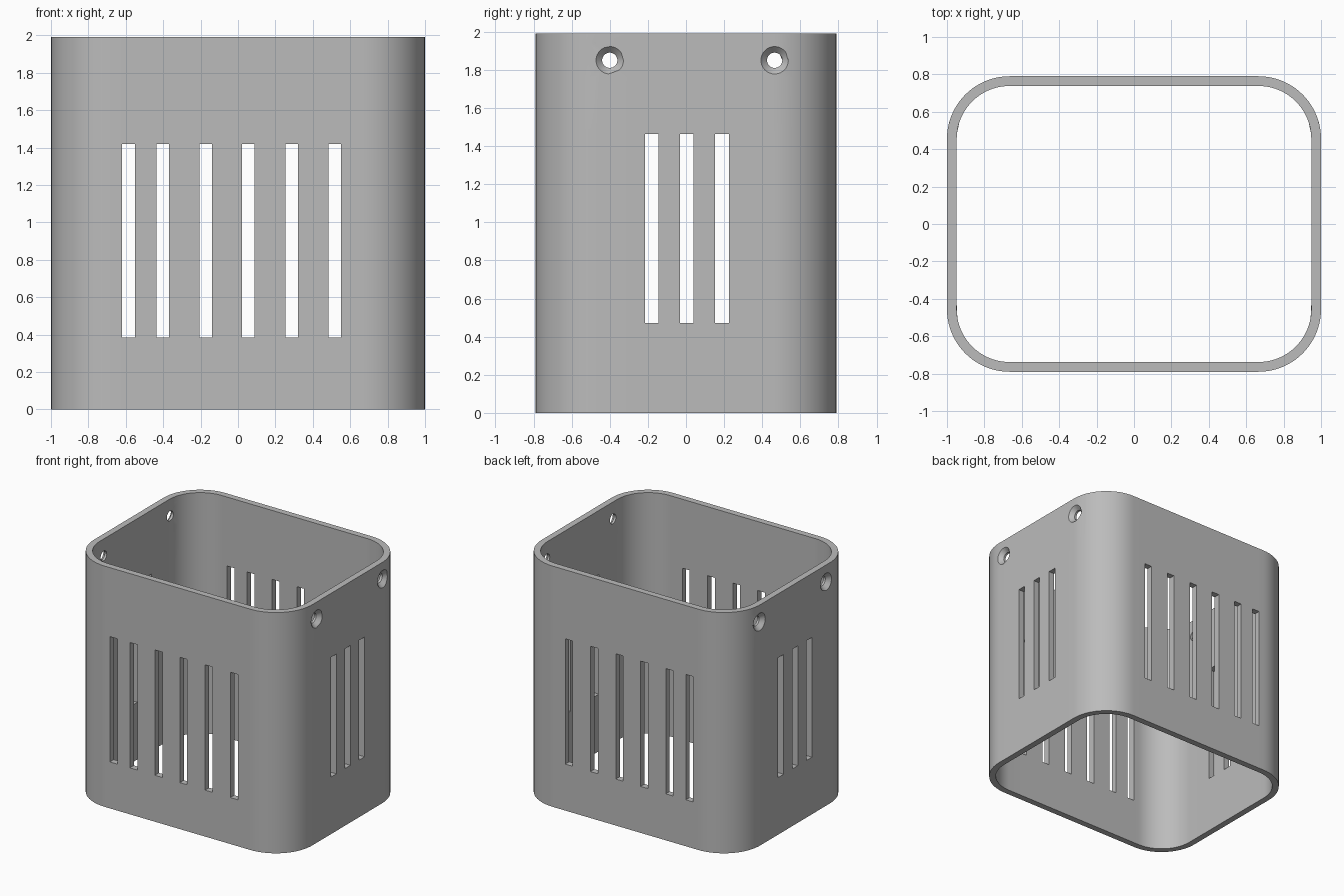
import bpy, bmesh, math

cube = bpy.data.objects.get("Cube")
if cube:
    bpy.data.objects.remove(cube, do_unlink=True)

# Overall sleeve size
HALF_X, HALF_Y, HEIGHT = 1.0, 0.79, 1.99
WALL, RADIUS, STEPS = 0.052, 0.335, 20
FLAT_X, FLAT_Y = HALF_X - RADIUS, HALF_Y - RADIUS

# Vent slots: centres, half width, bottom and top
FRONT_SLOTS, FRONT_HALF, FRONT_Z = (-0.585, -0.402, -0.173, 0.055, 0.287, 0.517), 0.034, (0.384, 1.42)
SIDE_SLOTS, SIDE_HALF, SIDE_Z = (-0.18, 0.004, 0.189), 0.036, (0.472, 1.462)

# Countersunk screw holes, each set in a patch left out of the wall grid
HOLES, HOLE_Z, PATCH = (-0.40, 0.465), 1.85, 0.1
PATCH_Z = (HOLE_Z - 0.09, HOLE_Z + 0.09)
HEAD_RADIUS, BORE_RADIUS, SINK, SIDES = 0.072, 0.04, 0.034, 32

LEVELS = sorted([0, HEIGHT, *FRONT_Z, *SIDE_Z, *PATCH_Z])


def outline(inset):
    """Rounded rectangle, with extra points on the flats at slot and patch edges."""
    front = sorted(c + s * FRONT_HALF for c in FRONT_SLOTS for s in (-1, 1))
    side = [c + s * SIDE_HALF for c in SIDE_SLOTS for s in (-1, 1)]
    side += [c + s * PATCH for c in HOLES for s in (-1, 1) if abs(c + s * PATCH) < FLAT_Y]
    side.sort()
    hx, hy = HALF_X - inset, HALF_Y - inset
    flats = [[(hx, y) for y in side], [(x, hy) for x in reversed(front)],
             [(-hx, y) for y in reversed(side)], [(x, -hy) for x in front]]
    points = []
    for quarter, (sx, sy) in enumerate([(1, 1), (-1, 1), (-1, -1), (1, -1)]):
        points += flats[quarter]
        for i in range(STEPS + 1):
            a = math.pi / 2 * (quarter + i / STEPS)
            points.append((sx * FLAT_X + (RADIUS - inset) * math.cos(a),
                           sy * FLAT_Y + (RADIUS - inset) * math.sin(a)))
    return points


outer, inner = outline(0), outline(WALL)
COLUMNS, ROWS = len(outer), len(LEVELS) - 1


def cell_kind(i, k):
    """Say whether a wall cell is solid, open, or part of a screw patch."""
    if not 0 <= k < ROWS:
        return "open"
    (x0, y0), (x1, y1) = outer[i % COLUMNS], outer[(i + 1) % COLUMNS]
    x, y, z = (x0 + x1) / 2, (y0 + y1) / 2, (LEVELS[k] + LEVELS[k + 1]) / 2
    if abs(y) > HALF_Y - 0.01 and FRONT_Z[0] < z < FRONT_Z[1]:
        if any(abs(x - c) < FRONT_HALF for c in FRONT_SLOTS):
            return "open"
    if abs(x) > HALF_X - 0.1:
        if SIDE_Z[0] < z < SIDE_Z[1] and any(abs(y - c) < SIDE_HALF for c in SIDE_SLOTS):
            return "open"
        if PATCH_Z[0] < z < PATCH_Z[1] and any(abs(y - c) < PATCH for c in HOLES):
            return "patch"
    return "solid"


# Inner and outer wall skins
bm = bmesh.new()
skins = [[[bm.verts.new((x, y, z)) for z in LEVELS] for x, y in points]
         for points in (outer, inner)]
for i in range(COLUMNS):
    j = (i + 1) % COLUMNS
    for k in range(ROWS):
        if cell_kind(i, k) == "solid":
            for s in skins:
                bm.faces.new((s[i][k], s[j][k], s[j][k + 1], s[i][k + 1]))

# Wall thickness around the slots, the top rim and the bottom rim
a, b = skins
for i in range(COLUMNS):
    j = (i + 1) % COLUMNS
    for k in range(ROWS + 1):
        if (cell_kind(i, k - 1) == "open") != (cell_kind(i, k) == "open"):
            bm.faces.new((a[i][k], a[j][k], b[j][k], b[i][k]))
        if (cell_kind(i - 1, k) == "open") != (cell_kind(i, k) == "open"):
            bm.faces.new((a[i][k], a[i][k + 1], b[i][k + 1], b[i][k]))


def surface_x(y, inset):
    """Distance of the side wall from the middle, following the rounded corner."""
    bend = max(0, abs(y) - FLAT_Y)
    return FLAT_X + math.sqrt((RADIUS - inset) ** 2 - bend ** 2)


def fill_patch(skin, ring, side, y):
    """Join the edge of a missing patch to the circle inside it."""
    def angle(v):
        return math.atan2(v.co.z - HOLE_Z, v.co.y - y)

    edge = [v for column in skin for v in column
            if v.is_boundary and side * v.co.x > 0 and abs(v.co.y - y) < 2 * PATCH]
    loops = [sorted(loop, key=angle) for loop in (edge, ring)]
    angles = [[angle(v) for v in loop] + [angle(loop[0]) + math.tau] for loop in loops]
    (p, q), (n, m), i, j = loops, map(len, loops), 0, 0
    while i < n or j < m:
        if j == m or (i < n and angles[0][i + 1] < angles[1][j + 1]):
            bm.faces.new((p[i], p[(i + 1) % n], q[j % m]))
            i += 1
        else:
            bm.faces.new((p[i % n], q[(j + 1) % m], q[j]))
            j += 1


# Screw holes: cone at the outside, straight bore to the inside
for side in (-1, 1):
    for y in HOLES:
        rings = [[], [], []]
        for i in range(SIDES):
            c, s = math.cos(math.tau * i / SIDES), math.sin(math.tau * i / SIDES)
            head_y, bore_y = y + HEAD_RADIUS * c, y + BORE_RADIUS * c
            bore_z = HOLE_Z + BORE_RADIUS * s
            rings[0].append(bm.verts.new((side * surface_x(head_y, 0), head_y, HOLE_Z + HEAD_RADIUS * s)))
            rings[1].append(bm.verts.new((side * (HALF_X - SINK), bore_y, bore_z)))
            rings[2].append(bm.verts.new((side * surface_x(bore_y, WALL), bore_y, bore_z)))
        fill_patch(skins[0], rings[0], side, y)
        fill_patch(skins[1], rings[2], side, y)
        for r, t in zip(rings, rings[1:]):
            for i in range(SIDES):
                j = (i + 1) % SIDES
                bm.faces.new((r[i], r[j], t[j], t[i]))

# Remove grid points left inside the openings and finish the mesh
bmesh.ops.delete(bm, geom=[v for v in bm.verts if not v.link_faces], context="VERTS")
bmesh.ops.recalc_face_normals(bm, faces=bm.faces[:])
mesh = bpy.data.meshes.new("vented_sleeve")
bm.to_mesh(mesh)
bm.free()
sleeve = bpy.data.objects.new("vented_sleeve", mesh)
bpy.context.scene.collection.objects.link(sleeve)

# Plain grey plastic
grey = bpy.data.materials.new("grey_plastic")
grey.use_nodes = True
colour = (0.5, 0.5, 0.5, 1)
grey.diffuse_color = colour
grey.node_tree.nodes["Principled BSDF"].inputs["Base Color"].default_value = colour
mesh.materials.append(grey)

# Smooth corners with crisp rims
bpy.context.view_layer.objects.active = sleeve
sleeve.select_set(True)
bpy.ops.object.shade_smooth_by_angle(angle=math.radians(30))
